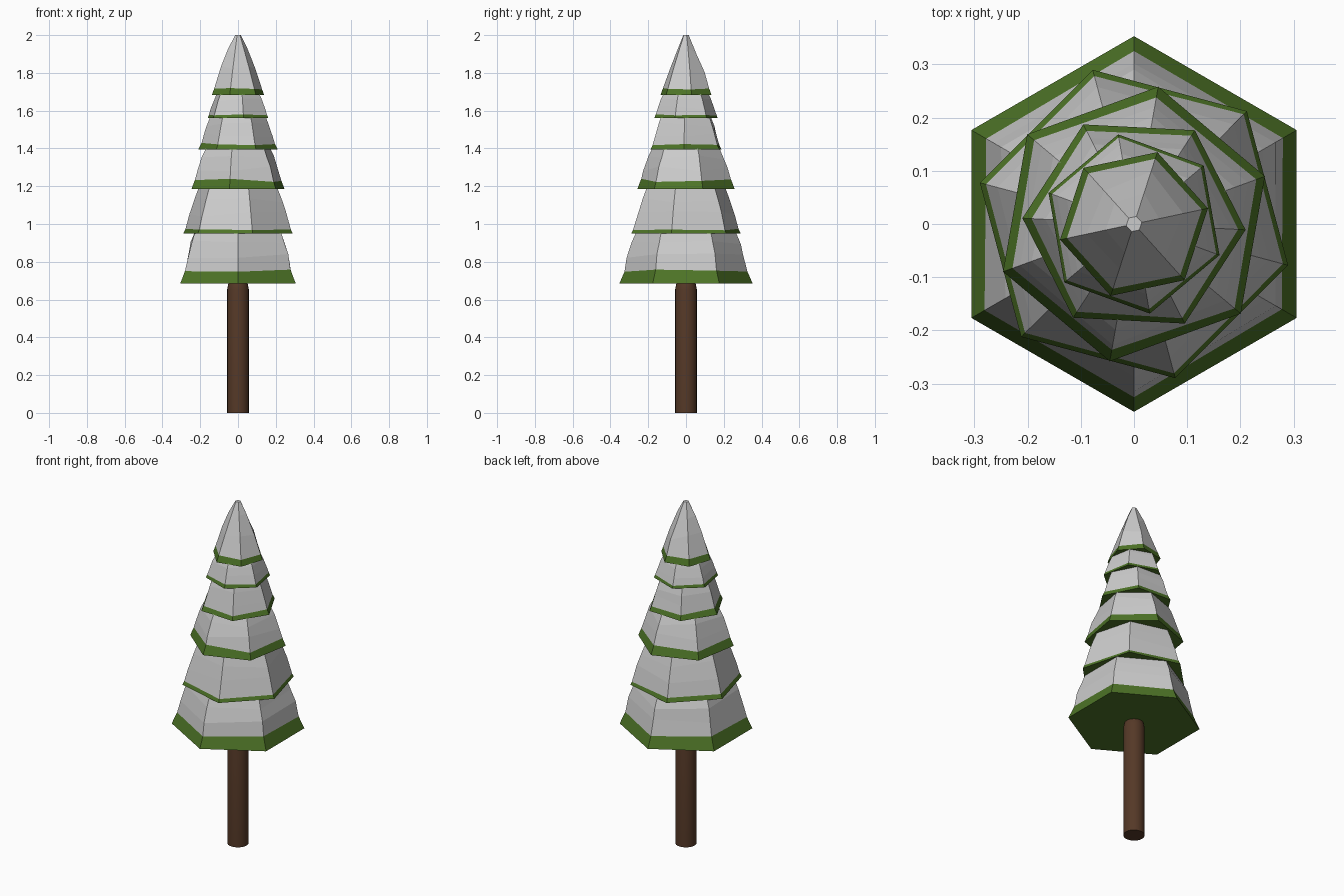
import bpy, bmesh, math, random

if "Cube" in bpy.data.objects:
    bpy.data.objects.remove(bpy.data.objects["Cube"])

random.seed(4)


def material(name, rgb):
    m = bpy.data.materials.new(name)
    m.diffuse_color = (*rgb, 1)
    m.use_nodes = True
    m.node_tree.nodes["Principled BSDF"].inputs["Base Color"].default_value = m.diffuse_color
    return m


def loft(name, rings, mat=None):
    """Closed flat-faced body through a stack of rings of points."""
    bm = bmesh.new()
    loops = [[bm.verts.new(p) for p in ring] for ring in rings]
    for a, b in zip(loops, loops[1:]):
        for i in range(len(a)):
            j = (i + 1) % len(a)
            bm.faces.new((a[i], a[j], b[j], b[i]))
    bm.faces.new(loops[0][::-1])
    bm.faces.new(loops[-1])
    bmesh.ops.recalc_face_normals(bm, faces=bm.faces)
    me = bpy.data.meshes.new(name)
    bm.to_mesh(me)
    bm.free()
    ob = bpy.data.objects.new(name, me)
    bpy.context.collection.objects.link(ob)
    if mat:
        me.materials.append(mat)
    return ob


def ring(n, turn, radii, heights):
    """Ring of n points; radius and height may differ per corner."""
    return [(r * math.cos(turn + math.tau * i / n),
             r * math.sin(turn + math.tau * i / n), z)
            for i, (r, z) in enumerate(zip(radii, heights))]


green = material("needles", (0.075, 0.175, 0.02))
brown = material("bark", (0.09, 0.04, 0.02))

# Trunk with a slightly rounded top
profile = [(0.057, 0), (0.057, 0.655), (0.052, 0.68), (0.045, 0.70)]
trunk = loft("trunk", [ring(24, 0, [r] * 24, [z] * 24) for r, z in profile], brown)
bpy.context.view_layer.objects.active = trunk
trunk.select_set(True)
bpy.ops.object.shade_smooth_by_angle()

# Tiers: base z, base radius, turn, top z, top radius, green height, green inset, bulge
tiers = [
    (0.685, 0.353, 30, 0.96, 0.262, 0.075, 0.033, 0.010),
    (0.950, 0.300, -15, 1.20, 0.212, 0.020, 0.010, 0.006),
    (1.185, 0.262, 20, 1.41, 0.176, 0.045, 0.018, 0.006),
    (1.395, 0.210, -3, 1.57, 0.146, 0.028, 0.014, 0.004),
    (1.560, 0.171, -20, 1.69, 0.120, 0.017, 0.007, 0.003),
    (1.682, 0.142, 12, 2.00, 0.015, 0.032, 0.012, 0.008),
]

for k, (z0, r0, turn, z1, r1, h, inset, bulge) in enumerate(tiers, 1):
    t = math.radians(turn)
    # Uneven snow line: each corner sits a little higher or lower
    line = [h * random.uniform(0.8, 1.25) for _ in range(6)]
    edge = ring(6, t, [r0 - inset * v / h for v in line], [z0 + v for v in line])
    loft(f"branch_tier_{k}", [ring(6, t, [r0] * 6, [z0] * 6), edge], green)

    # Snow cover rising from the green edge
    rings = [edge]
    for f in (0.35, 0.7):
        za, ra = z0 + h, r0 - inset
        radii, heights = [], []
        for _ in range(6):
            g = f + random.uniform(-0.08, 0.08)
            radii.append(ra + (r1 - ra) * g + bulge * random.uniform(0.2, 1.3))
            heights.append(za + (z1 - za) * g)
        rings.append(ring(6, t, radii, heights))
    rings.append(ring(6, t, [r1] * 6, [z1] * 6))
    loft(f"snow_tier_{k}", rings)
